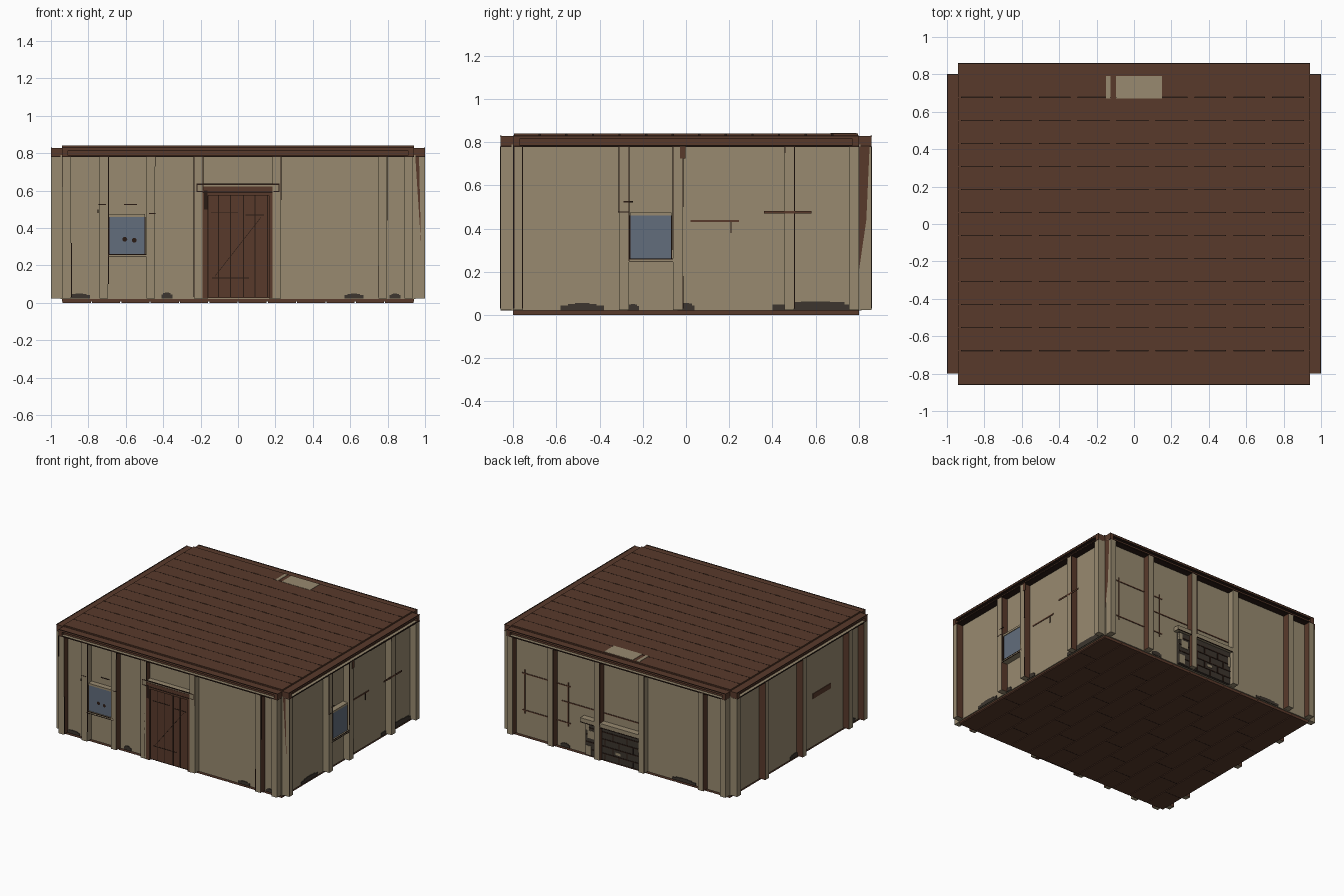
import bpy, bmesh, math
from mathutils import Vector


def lin(c):
    c /= 255
    return c / 12.92 if c <= 0.04045 else ((c + 0.055) / 1.055) ** 2.4


def colour(name, r, g, b):
    m = bpy.data.materials.new(name)
    m.diffuse_color = (lin(r), lin(g), lin(b), 1)
    return m


TAN = colour("plaster_tan", 152, 138, 112)
BROWN = colour("wood_brown", 89, 58, 43)
INK = colour("dark_line", 42, 27, 20)
BLUE = colour("glass_blue", 98, 109, 124)
SOOT = colour("soot_grey", 60, 53, 46)


def mesh_object(name, bm, mats):
    bmesh.ops.recalc_face_normals(bm, faces=bm.faces)
    me = bpy.data.meshes.new(name)
    bm.to_mesh(me)
    bm.free()
    for m in mats:
        me.materials.append(m)
    ob = bpy.data.objects.new(name, me)
    bpy.context.collection.objects.link(ob)
    return ob


def add_box(bm, a, b):
    a, b = Vector(a), Vector(b)
    vs = bmesh.ops.create_cube(bm, size=1)["verts"]
    for v in vs:
        v.co = Vector(((a[i] + b[i]) / 2 + v.co[i] * (b[i] - a[i])) for i in range(3))


def boxes(name, mat, *pairs):
    bm = bmesh.new()
    for a, b in pairs:
        add_box(bm, a, b)
    return mesh_object(name, bm, [mat])


# Wall frames: u runs along the wall, d points outward from the floor edge
def corners(wall, u0, u1, d0, d1, z0, z1):
    s = -1 if wall in ("front", "left") else 1
    e = .8 if wall in ("front", "back") else .94
    lo, hi = sorted((s * (e + d0), s * (e + d1)))
    if e == .8:
        return (u0, lo, z0), (u1, hi, z1)
    return (lo, u0, z0), (hi, u1, z1)


def on_wall(name, mat, wall, *specs):
    return boxes(name, mat, *[corners(wall, *s) for s in specs])


def patch(name, wall, u, r, h):
    # rounded hole painted at the wall foot
    n = 6
    on_wall(name, SOOT, wall, *[
        (u + r * (2 * i / n - 1), u + r * ((2 * i + 2) / n - 1), .008, .013, .022,
         .03 + h * math.sqrt(1 - ((2 * i + 1) / n - 1) ** 2)) for i in range(n)])


# Roof boards run across, with grooves between them
step = 1.6 / 13
ys = [-.8 + i * step for i in range(14)]
boxes("roof_base", BROWN, ((-.94, -.8, .81), (.94, .8, .832)))
boxes("roof_boards", BROWN, *[((-.94, y + .003, .83), (.94, y + step - .003, .84)) for y in ys[:-1]])
boxes("roof_seams", INK, *[((-.925 + k * .208, y - .0035, .831), (-.755 + k * .208, y + .0035, .8405))
                           for y in ys[1:-1] for k in range(9)])
boxes("roof_hatch", TAN, ((-.15, .67, .835), (-.125, .79, .842)), ((-.095, .67, .835), (.15, .79, .842)))

# Floor boards run front to back, with staggered joints
w = 1.88 / 12
xs = [-.94 + i * w for i in range(12)]
boxes("floor_base", BROWN, ((-.94, -.8, .008), (.94, .8, .022)))
boxes("floor_boards", BROWN, *[((x + .003, -.8, 0), (x + w - .003, .8, .01)) for x in xs])
boxes("floor_joints", INK, *[((x + .003, -.6 + k * .42 + (i % 3) * .14, -.0005),
                              (x + w - .003, -.594 + k * .42 + (i % 3) * .14, .002))
                             for i, x in enumerate(xs) for k in range(3)])

# Walls, rim beams and posts
posts = {
    "front": [-.94, -.74, -.49, -.235, .185, .75, .89],
    "back": [-.94, -.75, -.24, .14, .54, .89],
    "right": [-.80, -.31, -.06, .455, .755],
    "left": [-.80, -.62, -.05, .41, .755],
}
# posts whose sides are plastered instead of bare wood
plastered = {("front", -.74), ("front", .185), ("back", -.24)}
# thin dark edge lines: (position, bottom, top)
edge_lines = {
    "front": [(-.94, .62, .78), (-.89, .03, .32), (-.692, .1, .78), (-.235, .03, .78),
              (-.187, .6, .78), (.229, .55, .78), (.752, .03, .2), (.80, .44, .78)],
    "right": [(-.798, .03, .78), (-.758, .03, .78), (-.311, .48, .78), (-.264, .25, .78),
              (-.06, .3, .78), (-.014, .5, .78), (-.014, .03, .18), (.501, .03, .78), (.457, .75, .78)],
    "back": [(.54, .03, .78), (.14, .3, .78), (-.24, .03, .78)],
    "left": [(.41, .03, .78), (-.05, .03, .78)],
}
for wall, starts in posts.items():
    axis, e = (0, .94) if wall in ("front", "back") else (1, .8)
    on_wall(wall + "_wall", TAN, wall, (-e, e, -.02, .008, .02, .79))
    # hollow rim: top board, set back face, plaster ledge with dark underside
    on_wall(wall + "_beam", BROWN, wall, (-e, e, -.01, .035, .785, .828), (-e, e, -.01, .06, .817, .829))
    on_wall(wall + "_beam_end", BROWN, wall, (-e, -e + .03, 0, .06, .785, .828), (e - .03, e, 0, .06, .785, .828))
    on_wall(wall + "_ledge", TAN, wall, (-e, e, 0, .057, .784, .788))
    on_wall(wall + "_beam_shadow_lines", INK, wall,
            (-e, e, .008, .06, .779, .784), (-e, e, .057, .06, .784, .787),
            (-e, e, .035, .058, .814, .817), (-e, e, .055, .061, .827, .831))
    bm = bmesh.new()
    for u in starts:
        add_box(bm, *corners(wall, u, u + .046, 0, .06, .024, .782))
    bm.normal_update()
    for f in bm.faces:
        n = f.normal[axis]
        u = f.calc_center_median()[axis]
        plain = any(p[0] == wall and -.01 < u - p[1] < .06 for p in plastered)
        # side faces are bare wood, outer corners and right-wall front sides are plaster
        if abs(n) > .5 and abs(u) < e - .01 and not plain and not (wall == "right" and n < 0):
            f.material_index = 1
    mesh_object(wall + "_posts", bm, [TAN, BROWN])
    on_wall(wall + "_post_lines", INK, wall,
            *[(u - .002, u + .003, .057, .0605, a, b) for u, a, b in edge_lines[wall]])

# Door with planks, braces and lintel
on_wall("door", BROWN, "front", (-.16, .165, .0, .04, .025, .575))
on_wall("door_frame", BROWN, "front", (-.2, -.16, .0, .058, .022, .6), (.165, .2, .0, .058, .022, .6))
on_wall("door_lintel", BROWN, "front", (-.2, .2, 0, .058, .575, .622))
on_wall("door_lintel_plaster", TAN, "front", (-.22, .22, 0, .056, .622, .632))
on_wall("door_lines", INK, "front",
        *[(x - .003, x + .003, .038, .042, .03, .575) for x in (-.16, -.105, -.04, .03, .09, .157)],
        (-.145, -.0, .038, .042, .479, .484), (.04, .14, .038, .042, .466, .471),
        (-.14, .06, .038, .042, .13, .135),
        (-.19, .19, .055, .06, .588, .594),
        (-.22, .22, .055, .061, .63, .637), (-.22, -.19, .055, .061, .592, .597),
        (.19, .22, .055, .061, .592, .597), (-.222, -.216, .055, .061, .592, .637),
        (.216, .222, .055, .061, .592, .637), (-.203, -.197, .054, .06, .025, .6),
        (.19, .196, .054, .06, .025, .6), (-.182, -.162, .055, .06, .5, .6))
brace = boxes("door_brace", INK, ((-.2, -.0012, -.0015), (.2, .0012, .0015)))
brace.location = (0, -.8405, .30)
brace.rotation_euler = (0, -math.radians(52), 0)

# Windows with sill and head
for wall, a, b in (("front", -.69, -.497), ("right", -.26, -.068)):
    on_wall(wall + "_window_glass", BLUE, wall, (a, b, 0, .045, .258, .46))
    on_wall(wall + "_window_head", TAN, wall, (a, b, 0, .05, .46, .475))
    on_wall(wall + "_window_sill", TAN, wall, (a - .028, b + .028, 0, .058, .248, .259))
    on_wall(wall + "_window_lines", INK, wall,
            (a - .028, b + .028, .055, .06, .257, .261), (a - .028, b + .028, .055, .06, .245, .249),
            (a - .003, a + .002, .042, .047, .26, .46), (b - .002, b + .003, .042, .047, .26, .46))
bm = bmesh.new()
for x, z in ((-.605, .34), (-.555, .335)):
    for v in bmesh.ops.create_circle(bm, cap_ends=True, segments=12, radius=.013)["verts"]:
        v.co = Vector((x + v.co.x, -.8475, z + v.co.y))
mesh_object("window_spots", bm, [INK])

# Fireplace: dark opening, brick blocks, mantel
on_wall("hearth_back", SOOT, "back", (-.19, .28, 0, .03, .024, .28))
on_wall("hearth_joints", INK, "back",
        *[(-.19, .28, .028, .033, .07 + r * .055, .078 + r * .055) for r in range(4)],
        *[(-.13 + k * .12 + (r % 2) * .05, -.122 + k * .12 + (r % 2) * .05, .028, .033,
           .024 + r * .055, .075 + r * .055) for r in range(4) for k in range(3)])
on_wall("hearth_light_stones", TAN, "back", (.23, .28, .02, .034, .03, .1), (.2, .26, .02, .034, .16, .22),
        (.25, .28, .02, .034, .22, .27), (-.02, .02, .02, .034, .09, .11), (-.19, -.17, .02, .034, .16, .24))
on_wall("mantel", TAN, "back", (-.21, .31, 0, .056, .28, .312))
on_wall("mantel_lines", INK, "back", (-.21, .31, .052, .058, .277, .282))
on_wall("mantel_rail", BROWN, "back", (-.19, .5, .006, .012, .372, .38))

# Thin frame on the back wall
on_wall("wall_frame", BROWN, "back",
        (.42, .84, .006, .012, .497, .505), (.42, .84, .006, .012, .212, .22),
        (.44, .448, .006, .012, .19, .53), (.814, .822, .006, .012, .19, .53))

# Bare streaks and cracks in the plaster
on_wall("right_streaks", BROWN, "right", (.02, .245, .008, .012, .431, .441),
        (.36, .58, .058, .061, .469, .482), (-.028, -.002, .058, .061, .725, .78))
on_wall("left_streak", BROWN, "left", (-.42, -.2, .008, .012, .39, .43))
on_wall("front_cracks", INK, "front", (-.745, -.705, .058, .061, .523, .528), (-.75, -.745, .058, .061, .48, .5),
        (-.61, -.54, .008, .012, .523, .528), (-.475, -.44, .058, .061, .475, .48),
        (-.445, -.44, .058, .061, .73, .78))
on_wall("right_cracks", INK, "right", (-.29, -.245, .057, .061, .522, .527),
        (-.315, -.265, .057, .061, .475, .48), (.205, .21, .008, .012, .38, .43),
        (.2, .8, .057, .061, .777, .782))

# Tapered bare wood on the corner faces
bm = bmesh.new()
for tri in (((.948, -.802, .78), (.968, -.802, .78), (.978, -.802, .32)),
            ((.942, .80, .78), (.942, .85, .78), (.942, .80, .2)),
            ((.942, .85, .78), (.942, .835, .44), (.942, .80, .2))):
    bm.faces.new([bm.verts.new(p) for p in tri])
mesh_object("corner_wear", bm, [BROWN])

# Dark gnawed patches along the wall foot
for i, (wall, u, r, h) in enumerate((
        ("right", -.245, .027, .022), ("right", 0, .04, .027), ("right", .6, .2, .034),
        ("right", -.48, .1, .025), ("front", -.85, .06, .02), ("front", -.38, .03, .025),
        ("front", .62, .05, .02), ("front", .84, .03, .02), ("left", .02, .06, .025),
        ("left", -.67, .05, .025), ("back", -.55, .1, .02), ("back", .47, .04, .025))):
    patch(wall + "_foot_patch_%d" % i, wall, u, r, h)
